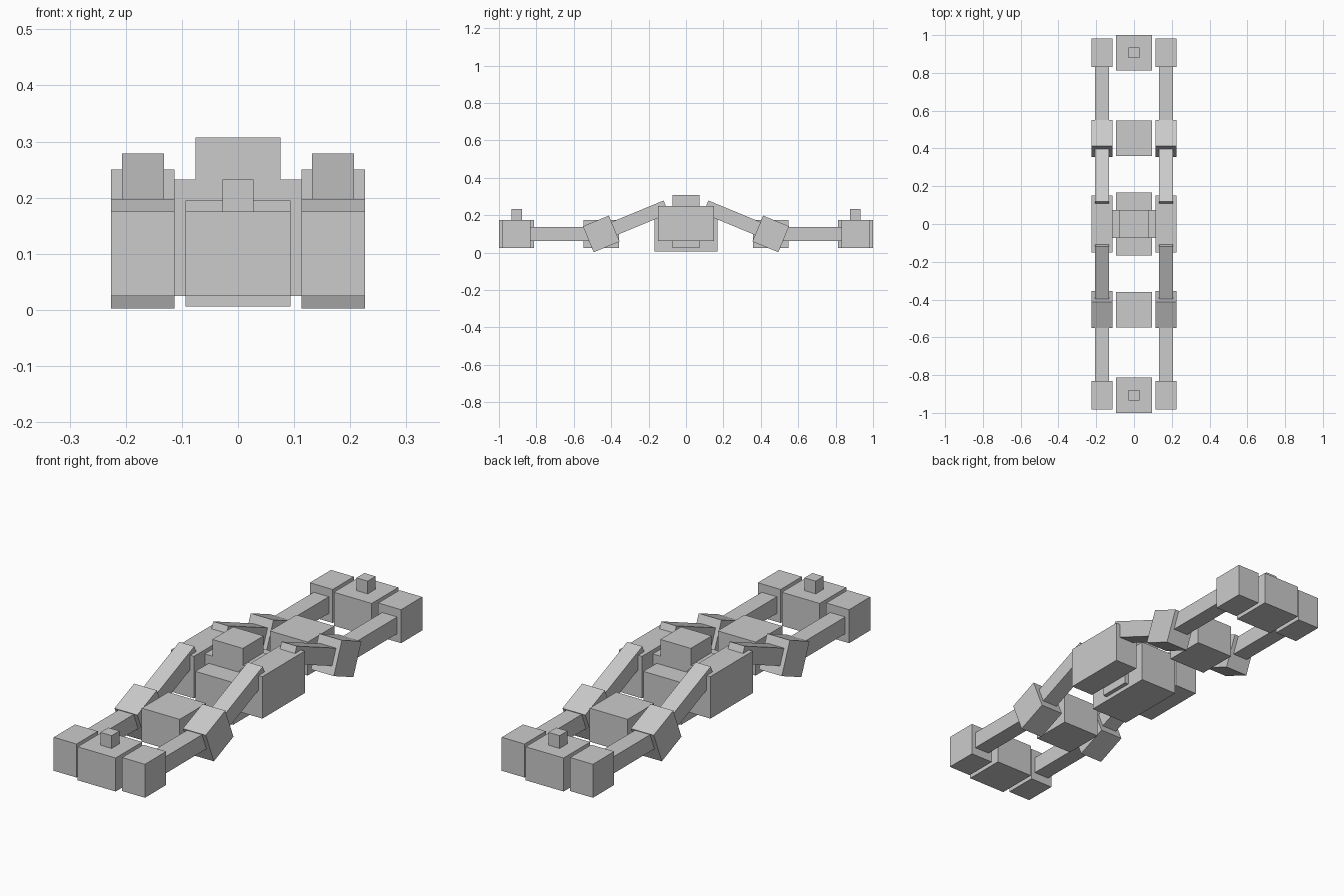
import bpy
from mathutils import Matrix, Vector
from math import radians, cos, sin

if "Cube" in bpy.data.objects:
    bpy.data.objects.remove(bpy.data.objects["Cube"])


def box(name, center, size, tilt=0.0):
    """Flat-faced box, tilted about the x axis."""
    bpy.ops.mesh.primitive_cube_add(size=1)
    ob = bpy.context.object
    ob.name = ob.data.name = name
    ob.data.transform(Matrix.Diagonal((*size, 1)))
    ob.location = center
    ob.rotation_euler.x = tilt
    return ob


MID_Y, END_Y = 0.453, 0.906     # joint stations along the length
SIDE_X, AXLE_Z = 0.1695, 0.1    # side row and joint height
TILT = radians(22.5)
ARM = 0.376                     # length of the sloping arm

# Central body
box("body", (0, 0, 0.1005), (0.188, 0.336, 0.189))
box("cross_block", (0, 0, 0.1285), (0.226, 0.147, 0.207))
box("top_block", (0, 0, 0.2695), (0.151, 0.147, 0.075))
for sx, side in ((-1, "left"), (1, "right")):
    box(f"side_block_{side}", (sx * SIDE_X, 0, 0.156), (0.113, 0.3, 0.188))

for sy, end in ((-1, "front"), (1, "back")):
    # Centre row blocks and the small knob on the end block
    box(f"middle_block_{end}", (0, sy * MID_Y, AXLE_Z), (0.188, 0.188, 0.15))
    box(f"end_block_{end}", (0, sy * END_Y, AXLE_Z), (0.188, 0.188, 0.15))
    box(f"knob_{end}", (0, sy * END_Y, 0.2035), (0.056, 0.056, 0.057))
    tilt = -sy * TILT
    for sx, side in ((-1, "left"), (1, "right")):
        x = sx * SIDE_X
        tag = f"{end}_{side}"
        # Tilted joint, sloping arm, level arm and end joint
        joint = Vector((x, sy * MID_Y, AXLE_Z))
        box(f"tilted_joint_{tag}", joint, (0.113, 0.15, 0.15), tilt)
        slope = Vector((0, -sy * cos(TILT), sin(TILT)))
        box(f"sloping_arm_{tag}", joint + slope * ARM / 2, (0.075, ARM, 0.075), tilt)
        box(f"level_arm_{tag}", (x, sy * (MID_Y + END_Y) / 2, AXLE_Z),
            (0.075, END_Y - MID_Y, 0.075))
        box(f"end_joint_{tag}", (x, sy * END_Y, AXLE_Z), (0.113, 0.15, 0.15))
